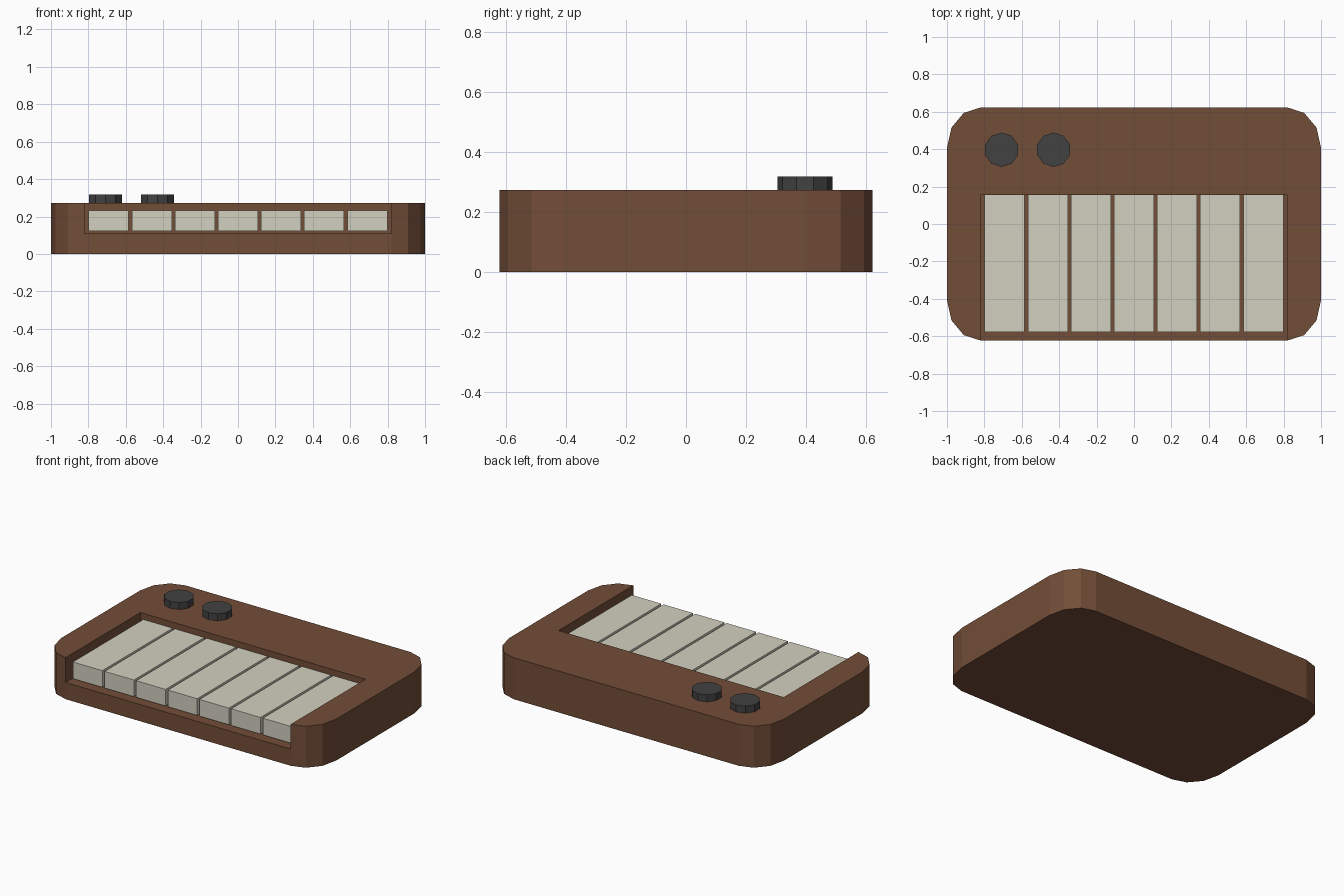
import bpy, bmesh, math

if "Cube" in bpy.data.objects:
    bpy.data.objects.remove(bpy.data.objects["Cube"])

H = 0.273            # case height
FLOOR = 0.11         # height of the key recess floor
HX, HY = 1.0, 0.623  # half sizes of the case
CX, CY = 0.82, 0.407 # corner curve centres
BACK = 0.155         # back wall of the recess


def material(name, rgb):
    m = bpy.data.materials.new(name)
    m.diffuse_color = (*rgb, 1)
    m.use_nodes = True
    m.node_tree.nodes["Principled BSDF"].inputs["Base Color"].default_value = m.diffuse_color
    return m


def finish(name, bm, mat):
    bmesh.ops.recalc_face_normals(bm, faces=bm.faces[:])
    me = bpy.data.meshes.new(name)
    bm.to_mesh(me)
    bm.free()
    me.materials.append(mat)
    ob = bpy.data.objects.new(name, me)
    bpy.context.collection.objects.link(ob)
    return ob


def ring(bm, points, z):
    return [bm.verts.new((x, y, z)) for x, y in points]


def walls(bm, a, b):
    for i in range(len(a)):
        j = (i + 1) % len(a)
        bm.faces.new((a[i], a[j], b[j], b[i]))


def prism(name, points, z0, z1, mat):
    bm = bmesh.new()
    low, high = ring(bm, points, z0), ring(bm, points, z1)
    bm.faces.new(low)
    bm.faces.new(high)
    walls(bm, low, high)
    return finish(name, bm, mat)


brown = material("brown_case", (0.17, 0.075, 0.039))
ivory = material("ivory_keys", (0.65, 0.63, 0.53))
dark = material("dark_knobs", (0.054, 0.054, 0.054))

# Case outline: rounded rectangle, three facets per corner, from front right round to front left
outline = []
for sx, sy, start in ((1, -1, -90), (1, 1, 0), (-1, 1, 90), (-1, -1, 180)):
    for k in range(4):
        a = math.radians(start + 30 * k)
        outline.append((sx * CX + (HX - CX) * math.cos(a),
                        sy * CY + (HY - CY) * math.sin(a)))
u_shape = outline + [(-CX, BACK), (CX, BACK)]

# Case: solid base below a U-shaped rim that is open at the front
bm = bmesh.new()
low = ring(bm, outline, 0)
mid = ring(bm, u_shape, FLOOR)
high = ring(bm, u_shape, H)
bm.faces.new(low)
walls(bm, low, mid[:16])
walls(bm, mid, high)
bm.faces.new((mid[15], mid[0], mid[17], mid[16]))
bm.faces.new(high)
finish("case", bm, brown)

# Seven keys hung from the back wall of the recess
for i in range(7):
    x, w = (i - 3) * 0.2305, 0.107
    prism(f"key_{i + 1}", [(x - w, -0.577), (x + w, -0.577), (x + w, BACK), (x - w, BACK)],
          0.123, 0.233, ivory)

# Two ten-sided knobs
for i, x in enumerate((-0.708, -0.43)):
    pts = [(x + 0.092 * math.sin(math.tau * k / 10),
            0.397 + 0.092 * math.cos(math.tau * k / 10)) for k in range(10)]
    prism(f"knob_{i + 1}", pts, H, 0.319, dark)
